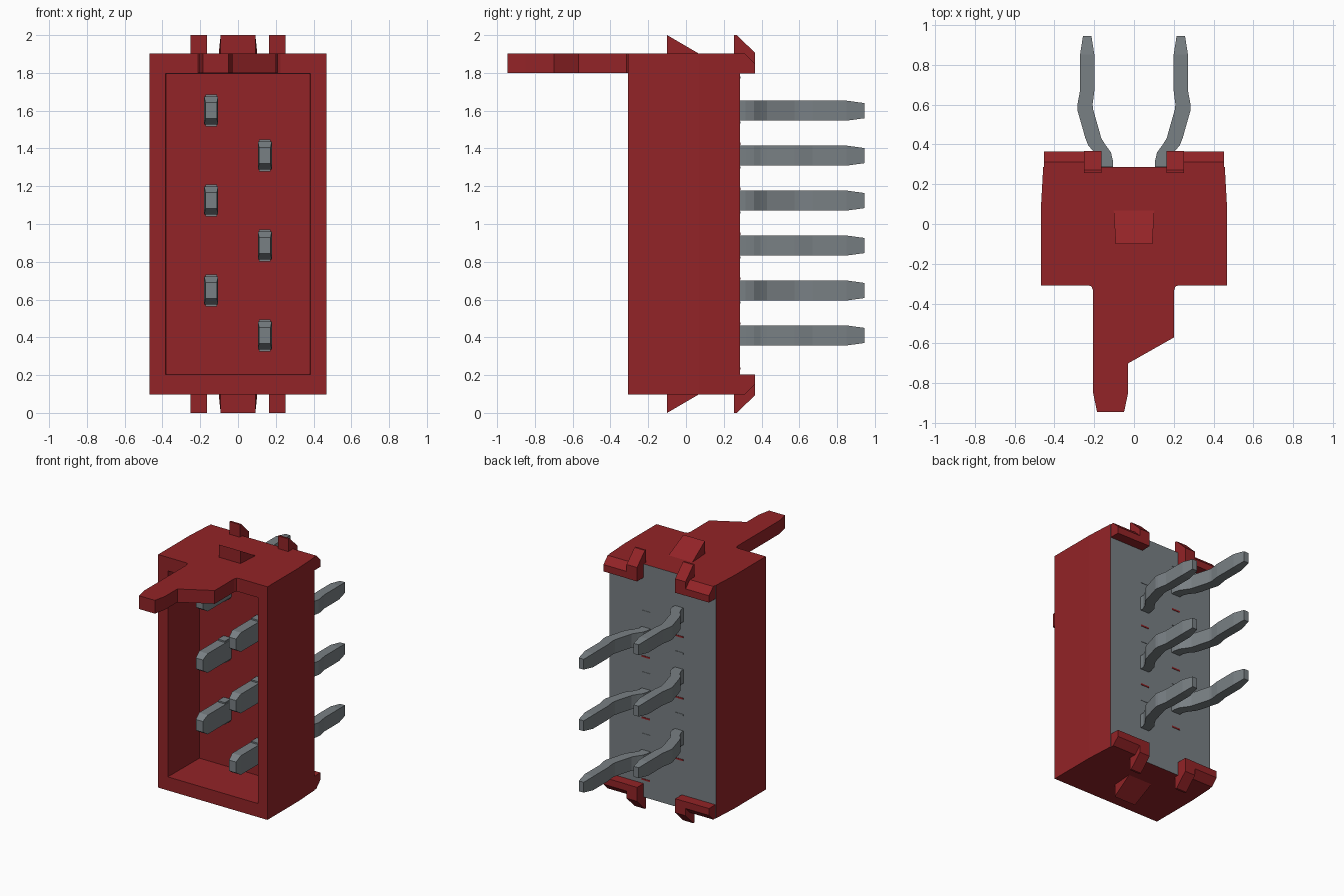
import bpy, bmesh
from mathutils import Vector

cube = bpy.data.objects.get("Cube")
if cube:
    bpy.data.objects.remove(cube, do_unlink=True)


def material(name, rgb):
    m = bpy.data.materials.new(name)
    m.use_nodes = True
    m.diffuse_color = (*rgb, 1)
    m.node_tree.nodes["Principled BSDF"].inputs["Base Color"].default_value = (*rgb, 1)
    return m


RED = material("red plastic", (0.29, 0.017, 0.02))
GREY = material("grey metal", (0.19, 0.215, 0.23))
MID = 1.0  # height of the horizontal symmetry plane


def finish(bm, name, mats, loc):
    bmesh.ops.recalc_face_normals(bm, faces=bm.faces)
    me = bpy.data.meshes.new(name)
    bm.to_mesh(me)
    bm.free()
    for m in mats:
        me.materials.append(m)
    ob = bpy.data.objects.new(name, me)
    ob.location = loc
    bpy.context.collection.objects.link(ob)
    return ob


def loft(name, sections, mats, loc=(0, 0, MID)):
    """Rectangles (centre x, y, half width, half height) joined along y, capped at both ends."""
    bm = bmesh.new()
    rings = [[bm.verts.new((cx + sx * w, y, sz * h))
              for sx, sz in ((-1, -1), (1, -1), (1, 1), (-1, 1))]
             for cx, y, w, h in sections]
    for a, b in zip(rings, rings[1:]):
        for i in range(4):
            j = (i + 1) % 4
            bm.faces.new((a[i], a[j], b[j], b[i]))
    bm.faces.new(rings[0])
    bm.faces.new(rings[-1])
    return finish(bm, name, mats, loc)


def prism(name, points, depth, mats, loc=(0, 0, MID)):
    """Extrude a flat outline along a vector."""
    bm = bmesh.new()
    face = bm.faces.new([bm.verts.new(p) for p in points])
    ext = bmesh.ops.extrude_face_region(bm, geom=[face])
    verts = [g for g in ext["geom"] if isinstance(g, bmesh.types.BMVert)]
    bmesh.ops.translate(bm, verts=verts, vec=Vector(depth))
    return finish(bm, name, mats, loc)


def mirror(ob, x, z):
    mod = ob.modifiers.new("mirror", "MIRROR")
    mod.use_axis = (x, False, z)
    mod.use_mirror_merge = False


# Housing: open box, tapered towards the back, grey back face
housing = loft("housing", [
    (0, 0.286, 0.456, 0.902), (0, 0.07, 0.468, 0.902), (0, -0.308, 0.468, 0.902),
    (0, -0.308, 0.385, 0.797), (0, 0.07, 0.379, 0.795)], [RED, GREY])
for f in housing.data.polygons:
    if f.center.y > 0.28:
        f.material_index = 1

# Keying tab in front of the top wall
tab = [(-0.235, -0.306), (-0.213, -0.314), (-0.205, -0.336), (-0.205, -0.85),
       (-0.185, -0.945), (-0.05, -0.945), (-0.03, -0.85), (-0.03, -0.70),
       (0.2, -0.57), (0.2, -0.336), (0.208, -0.314), (0.23, -0.306)]
prism("keying_tab", [(x, y, 0.799) for x, y in tab], (0, 0, 0.103), [RED])

# Corner feet at the back, with chamfered outer edge
foot = [(0.28, 0.797), (0.364, 0.797), (0.364, 0.85), (0.312, 0.902), (0.28, 0.902)]
ob = prism("corner_feet", [(0.165, y, z) for y, z in foot], (0.287, 0, 0), [RED])
mirror(ob, True, True)

# Latch hooks on the feet
hook = [(0.255, 0.89), (0.255, 1.0), (0.27, 1.0), (0.366, 0.905), (0.366, 0.797), (0.28, 0.797)]
ob = prism("latch_hooks", [(0.163, y, z) for y, z in hook], (0.089, 0, 0), [RED])
mirror(ob, True, True)

# Central wedge catches on top and bottom
bm = bmesh.new()
f0, f1, b0, b1 = [[bm.verts.new((s * w, y, z)) for s in (-1, 1)]
                  for w, y, z in ((0.092, -0.1, 0.9), (0.092, -0.1, 1.0),
                                  (0.103, 0.07, 0.9), (0.102, 0.068, 0.902))]
bm.faces.new((f0[0], f0[1], f1[1], f1[0]))
bm.faces.new((f1[0], f1[1], b1[1], b1[0]))
bm.faces.new((b1[0], b1[1], b0[1], b0[0]))
bm.faces.new((b0[0], b0[1], f0[1], f0[0]))
for i in (0, 1):
    bm.faces.new((f0[i], f1[i], b1[i], b0[i]))
mirror(finish(bm, "wedge_catches", [RED], (0, 0, MID)), False, True)

# Six staggered pins: broad blade in the cavity, kinked leg behind
blade = [(0.142, -0.27, 0.030, 0.042), (0.142, -0.22, 0.037, 0.074), (0.142, 0.10, 0.037, 0.074)]
leg = [(0.142, 0.10, 0.037, 0.053), (0.142, 0.315, 0.037, 0.053), (0.158, 0.36, 0.042, 0.053),
       (0.186, 0.395, 0.044, 0.053), (0.204, 0.43, 0.040, 0.053), (0.245, 0.575, 0.040, 0.053),
       (0.246, 0.60, 0.038, 0.053), (0.235, 0.67, 0.036, 0.053), (0.235, 0.85, 0.036, 0.053),
       (0.235, 0.945, 0.021, 0.040)]
for i in range(6):
    z = 1.6 - 0.238 * i
    side = -1 if i % 2 == 0 else 1
    path = [(side * x, y, w, h) for x, y, w, h in blade + leg]
    loft(f"pin_{i + 1}", path, [GREY], (0, 0, z))
    # Shoulder where the blade enters the cavity floor
    loft(f"pin_shoulder_{i + 1}", [(side * 0.142, 0.0, 0.030, 0.085),
                                   (side * 0.142, 0.10, 0.030, 0.085)], [GREY], (0, 0, z))
    # Thin slots in the back face above and below the leg
    for dz, mat in ((0.175, GREY), (-0.175, RED)):
        loft(f"back_slot_{i + 1}", [(side * 0.142, 0.28, 0.036, 0.006),
                                    (side * 0.142, 0.289, 0.036, 0.006)], [mat], (0, 0, z + dz))
